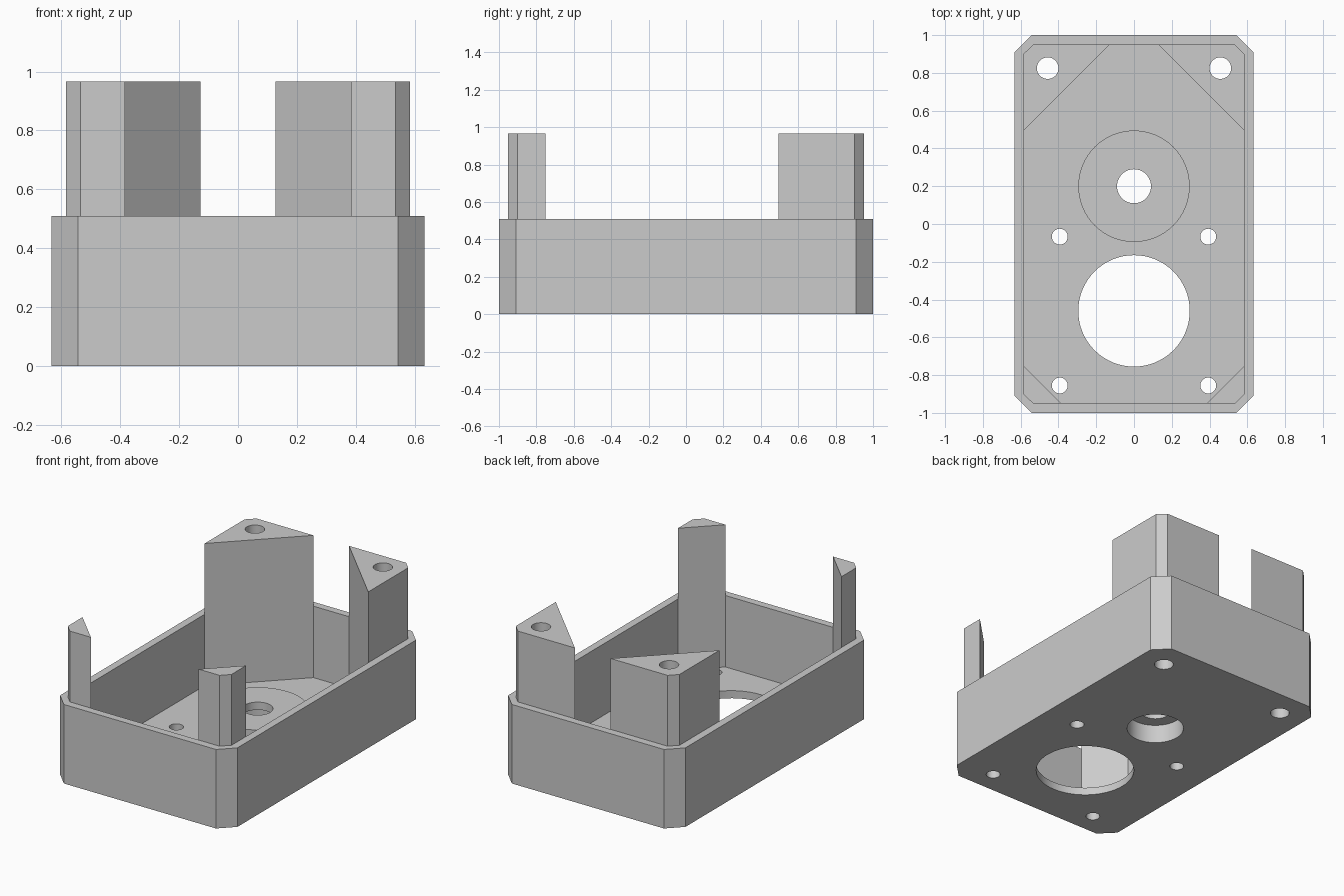
import bpy, bmesh, math

if "Cube" in bpy.data.objects:
    bpy.data.objects.remove(bpy.data.objects["Cube"], do_unlink=True)

GREY = 0.6
mat = bpy.data.materials.new("plain grey")
mat.use_nodes = True
mat.diffuse_color = (GREY, GREY, GREY, 1)
mat.node_tree.nodes["Principled BSDF"].inputs["Base Color"].default_value = (GREY, GREY, GREY, 1)

HALF_X, HALF_Y = 0.633, 1.0
WALL, FLOOR, RIM, POST_TOP = 0.049, 0.049, 0.51, 0.967
IN_X, IN_Y, IN_CUT = HALF_X - WALL, HALF_Y - WALL, 0.05


def prism(name, outline, z0, z1):
    """Closed solid from an outline, extruded upward."""
    bm = bmesh.new()
    face = bm.faces.new([bm.verts.new((x, y, z0)) for x, y in outline])
    side = bmesh.ops.extrude_face_region(bm, geom=[face])["geom"]
    top = [v for v in side if isinstance(v, bmesh.types.BMVert)]
    bmesh.ops.translate(bm, verts=top, vec=(0, 0, z1 - z0))
    bmesh.ops.recalc_face_normals(bm, faces=bm.faces)
    mesh = bpy.data.meshes.new(name)
    bm.to_mesh(mesh)
    bm.free()
    mesh.materials.append(mat)
    obj = bpy.data.objects.new(name, mesh)
    bpy.context.collection.objects.link(obj)
    return obj


def chamfered(hx, hy, cx, cy):
    return [(hx - cx, -hy), (hx, -hy + cy), (hx, hy - cy), (hx - cx, hy),
            (-hx + cx, hy), (-hx, hy - cy), (-hx, -hy + cy), (-hx + cx, -hy)]


def circle(x, y, r, n=64):
    return [(x + r * math.cos(math.tau * i / n), y + r * math.sin(math.tau * i / n))
            for i in range(n)]


def cut(obj, outline, z0, z1):
    """Subtract a prism from an object and discard the cutter."""
    cutter = prism("cutter", outline, z0, z1)
    mod = obj.modifiers.new("cut", 'BOOLEAN')
    mod.operation, mod.solver, mod.object = 'DIFFERENCE', 'EXACT', cutter
    bpy.ops.object.select_all(action='DESELECT')
    bpy.context.view_layer.objects.active = obj
    obj.select_set(True)
    bpy.ops.object.modifier_apply(modifier=mod.name)
    mesh = cutter.data
    bpy.data.objects.remove(cutter, do_unlink=True)
    bpy.data.meshes.remove(mesh)


# Open tray with chamfered corners
tray = prism("tray", chamfered(HALF_X, HALF_Y, 0.09, 0.09), 0, RIM)
cut(tray, chamfered(IN_X, IN_Y, IN_CUT, IN_CUT), FLOOR, 1)

# Raised round boss, hollow underneath, with a shaft hole
BOSS_Y, POCKET_TOP, BOSS_TOP = 0.2, 0.12, 0.17
boss = prism("boss", circle(0, BOSS_Y, 0.295), FLOOR, BOSS_TOP)
for part in (tray, boss):
    cut(part, circle(0, BOSS_Y, 0.17), -1, POCKET_TOP)
cut(boss, circle(0, BOSS_Y, 0.09), 0, 1)

# Large round opening
cut(tray, circle(0, -0.46, 0.295), -1, 1)

# Corner posts and screw holes, mirrored left and right
parts = [tray, boss]
for side, label in ((1, "left"), (-1, "right")):
    for end, where, reach in ((1, "back", 0.457), (-1, "front", 0.2)):
        outline = [(side * x, end * y) for x, y in (
            (IN_X - reach, IN_Y), (IN_X - IN_CUT, IN_Y),
            (IN_X, IN_Y - IN_CUT), (IN_X, IN_Y - reach))]
        post = prism(f"{where}_{label}_post", outline, FLOOR, POST_TOP)
        parts.append(post)
        if end > 0:
            for part in (tray, post):
                cut(part, circle(side * 0.457, 0.825, 0.057, 48), -1, 2)
    for y in (-0.067, -0.855):
        cut(tray, circle(side * 0.393, y, 0.042, 48), -1, 1)

# Smooth round walls, keep edges sharp
bpy.ops.object.select_all(action='DESELECT')
for part in parts:
    part.select_set(True)
bpy.context.view_layer.objects.active = tray
bpy.ops.object.shade_smooth_by_angle(angle=math.radians(30))
